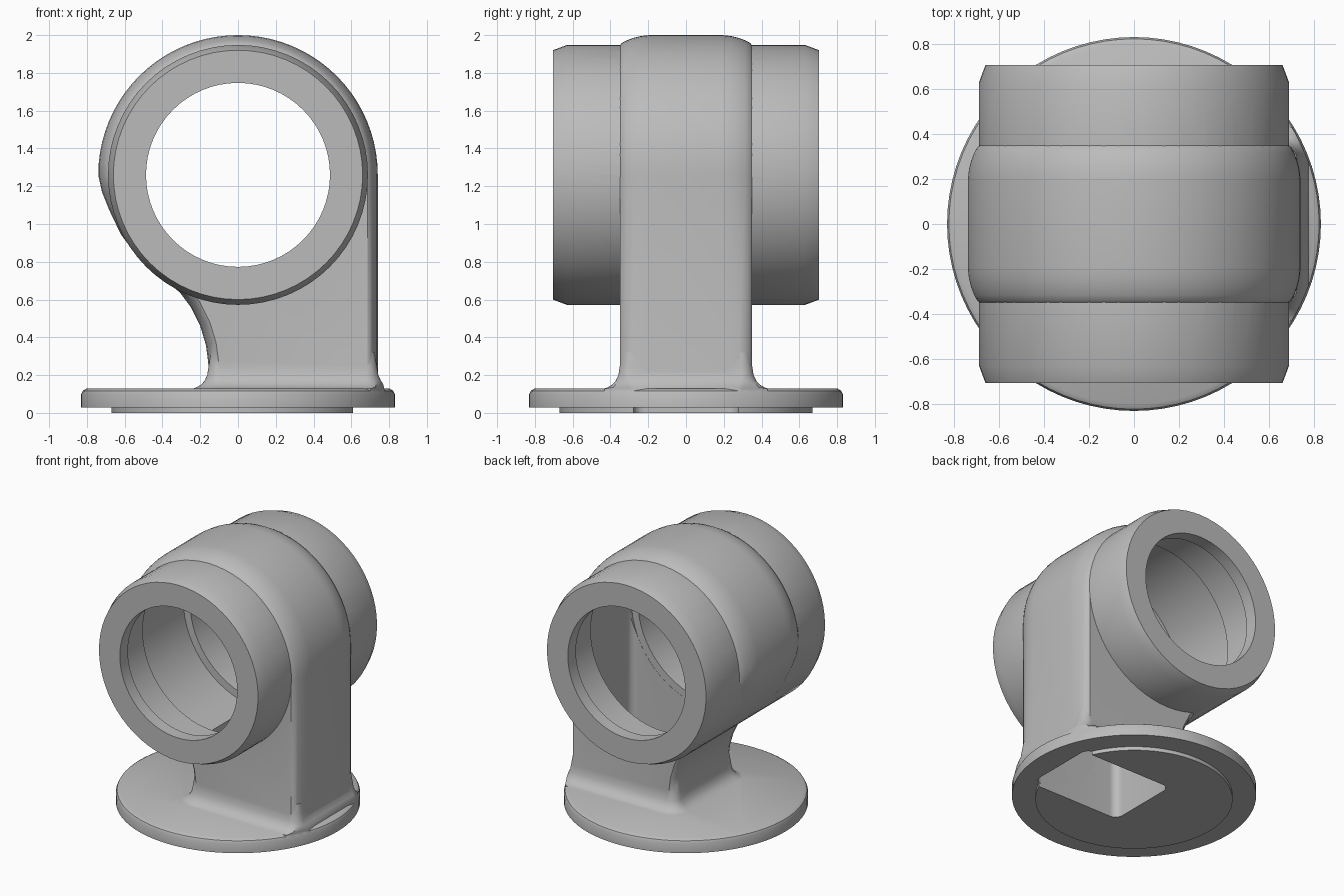
import bpy, bmesh, math
from mathutils import Vector, Matrix

cube = bpy.data.objects.get("Cube")
if cube:
    bpy.data.objects.remove(cube, do_unlink=True)

grey = bpy.data.materials.new("plain_grey")
grey.use_nodes = True
COLOUR = (0.5, 0.5, 0.5, 1)
grey.diffuse_color = COLOUR
grey.node_tree.nodes["Principled BSDF"].inputs["Base Color"].default_value = COLOUR

AXIS = Vector((0, 0, 1.26))     # centre of the horizontal pipe
BODY_R = 0.74


def loft(name, rings):
    """Solid skinned through equal-length rings of points, capped at both ends."""
    bm = bmesh.new()
    loops = [[bm.verts.new(p) for p in ring] for ring in rings]
    n = len(loops[0])
    for a, b in zip(loops, loops[1:]):
        for i in range(n):
            j = (i + 1) % n
            bm.faces.new((a[i], a[j], b[j], b[i]))
    bm.faces.new(loops[0])
    bm.faces.new(loops[-1])
    bmesh.ops.recalc_face_normals(bm, faces=bm.faces)
    mesh = bpy.data.meshes.new(name)
    bm.to_mesh(mesh)
    bm.free()
    obj = bpy.data.objects.new(name, mesh)
    bpy.context.collection.objects.link(obj)
    mesh.materials.append(grey)
    return obj


def revolve(name, profile, along_y=False, steps=64):
    """Solid of rings (radius, distance), upright or along the pipe axis."""
    turn = Matrix.Translation(AXIS) @ Matrix.Rotation(-math.pi / 2, 4, "X") if along_y else Matrix()
    angles = [math.tau * i / steps for i in range(steps)]
    return loft(name, [[turn @ Vector((r * math.cos(a), r * math.sin(a), h)) for a in angles]
                       for r, h in profile])


def mirrored(half):
    return [(r, -h) for r, h in half] + [(r, h) for r, h in reversed(half)]


def rounded_rect(x0, x1, half_y, radius, z, limit=9.0):
    """Rounded rectangle ring, kept inside a circle of radius limit."""
    ring = []
    corners = [(x1, half_y, 1, 1), (x0, half_y, -1, 1), (x0, -half_y, -1, -1), (x1, -half_y, 1, -1)]
    for k, (x, y, sx, sy) in enumerate(corners):
        for i in range(9):
            a = math.pi / 2 * (k + i / 8)
            p = Vector((x - sx * radius + radius * math.cos(a), y - sy * radius + radius * math.sin(a)))
            if p.length > limit:
                p = p.normalized() * limit
            ring.append((p.x, p.y, z))
    return ring


def inset(points, d):
    """Move a counter-clockwise outline inwards by d."""
    out = []
    for i, p in enumerate(points):
        e1 = (p - points[i - 1]).normalized()
        e2 = (points[(i + 1) % len(points)] - p).normalized()
        n1, n2 = Vector((-e1.y, e1.x)), Vector((-e2.y, e2.x))
        out.append(p + (n1 + n2) * d / max(1 + n1.dot(n2), 0.5))
    return out


def combine(target, tool, operation):
    mod = target.modifiers.new(operation, "BOOLEAN")
    mod.object = tool
    mod.operation = operation
    mod.solver = "EXACT"
    bpy.context.view_layer.objects.active = target
    bpy.ops.object.modifier_apply(modifier=mod.name)
    bpy.data.objects.remove(tool, do_unlink=True)


# Body: round crown running down into a straight leg, with softened edges
outline = [Vector((BODY_R * math.cos(a), AXIS.z + BODY_R * math.sin(a)))
           for a in (math.radians(4.5 * i) for i in range(40))]
outline += [Vector(p) for p in (
    (-0.738, 1.25), (-0.72, 1.17), (-0.68, 1.07), (-0.62, 0.945), (-0.55, 0.85), (-0.47, 0.765),
    (-0.38, 0.695), (-0.31, 0.64), (-0.25, 0.56), (-0.2, 0.46), (-0.17, 0.36),
    (-0.158, 0.27), (-0.155, 0.2), (-0.155, 0.06), (BODY_R, 0.06))]
layers = [(0.35, 0.055), (0.34, 0.042), (0.315, 0.028), (0.28, 0.015), (0.24, 0.005), (0.19, 0)]
layers = [(-y, d) for y, d in layers] + [(y, d) for y, d in reversed(layers)]
body = loft("pipe_fitting", [[(p.x, y, p.y) for p in inset(outline, d)] for y, d in layers])

# Horizontal pipe with chamfered ends
combine(body, revolve("pipe", mirrored([(0.66, 0.705), (0.688, 0.63)]), True), "UNION")

# Fillet skirt between leg and flange
steps = [(0.32, -0.012), (0.25, 0.0), (0.2, 0.008), (0.17, 0.022), (0.15, 0.04), (0.135, 0.065), (0.128, 0.085)]
skirt = [rounded_rect(-0.155 - d, 0.735 + d, 0.35 + d, 0.06 + d, z, 0.822) for z, d in steps]
skirt.append(rounded_rect(-0.24, 0.82, 0.435, 0.145, 0.08, 0.822))
combine(body, loft("skirt", skirt), "UNION")

# Round flange with a raised foot underneath
flange = [(0.67, 0), (0.67, 0.028), (0.83, 0.028), (0.83, 0.1), (0.822, 0.117), (0.8, 0.13)]
combine(body, revolve("flange", flange, steps=80), "UNION")

# Hollows: bore with end lips, wide centre chamber, channel down through the foot
bore = [(0.487, 0.8), (0.487, 0.61), (0.595, 0.61)]
combine(body, revolve("bore", mirrored(bore), True), "DIFFERENCE")
combine(body, revolve("chamber", mirrored([(0.65, 0.28)]), True), "DIFFERENCE")
channel = [rounded_rect(-0.08, 0.65, 0.279, 0.06, z) for z in (-0.1, AXIS.z)]
combine(body, loft("channel", channel), "DIFFERENCE")
foot_slot = [rounded_rect(0.3, 0.72, 0.279, 0.01, z) for z in (-0.1, 0.028)]
combine(body, loft("foot_slot", foot_slot), "DIFFERENCE")

# Smooth shading with crisp edges
bpy.ops.object.select_all(action="DESELECT")
body.select_set(True)
bpy.context.view_layer.objects.active = body
bpy.ops.object.shade_smooth_by_angle(angle=math.radians(32))
